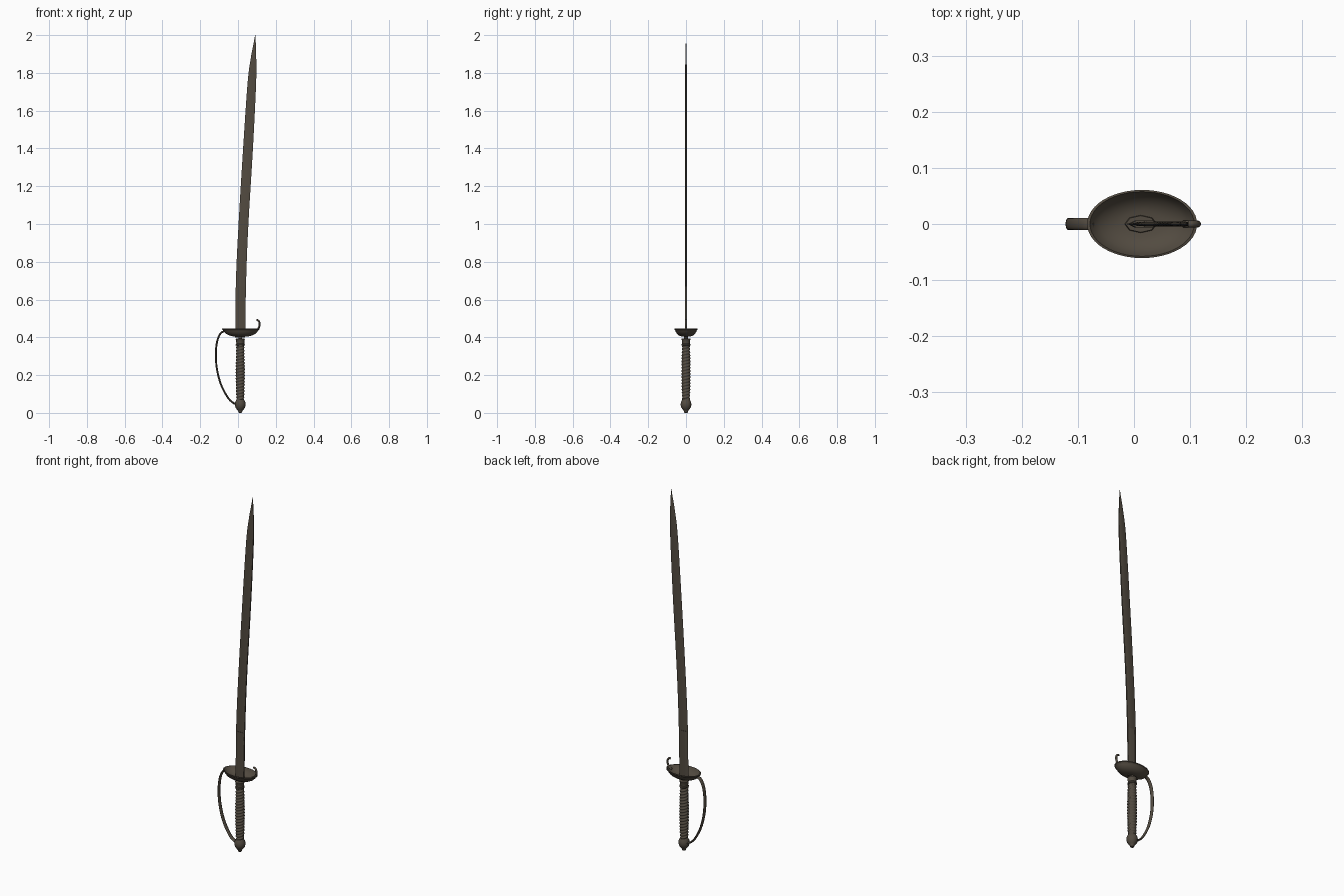
import bpy, bmesh, math
from mathutils import Vector

if "Cube" in bpy.data.objects:
    bpy.data.objects.remove(bpy.data.objects["Cube"])

steel = bpy.data.materials.new("dark_aged_steel")
steel.diffuse_color = (0.085, 0.07, 0.052, 1)
steel.use_nodes = True
steel.node_tree.nodes["Principled BSDF"].inputs["Base Color"].default_value = steel.diffuse_color
CX = 0.012  # hilt axis


def make(name, rings, caps=True, angle=35, closed=False):
    """Skin a list of equal-length point rings."""
    bm = bmesh.new()
    rows = [[bm.verts.new(p) for p in r] for r in rings]
    n = len(rows[0])
    for i in range(len(rows) if closed else len(rows) - 1):
        a, b = rows[i], rows[(i + 1) % len(rows)]
        for j in range(n):
            k = (j + 1) % n
            bm.faces.new((a[j], a[k], b[k], b[j]))
    if caps and not closed:
        bm.faces.new(rows[0])
        bm.faces.new(rows[-1])
    bmesh.ops.recalc_face_normals(bm, faces=bm.faces)
    me = bpy.data.meshes.new(name)
    bm.to_mesh(me)
    bm.free()
    me.materials.append(steel)
    ob = bpy.data.objects.new(name, me)
    bpy.context.collection.objects.link(ob)
    bpy.ops.object.select_all(action='DESELECT')
    ob.select_set(True)
    bpy.context.view_layer.objects.active = ob
    bpy.ops.object.shade_smooth_by_angle(angle=math.radians(angle))
    return ob


def lathe(name, profile, cx=CX, sy=1.0, n=32):
    rings = [[(cx + r * math.cos(2 * math.pi * j / n),
               sy * r * math.sin(2 * math.pi * j / n), z) for j in range(n)]
             for r, z in profile]
    return make(name, rings)


def spline(pts, steps=8):
    """Catmull-Rom curve through 2D points."""
    p = [Vector(q) for q in pts]
    p = [2 * p[0] - p[1]] + p + [2 * p[-1] - p[-2]]
    out = []
    for i in range(1, len(p) - 2):
        for s in range(steps):
            t = s / steps
            a, b, c, d = p[i - 1:i + 3]
            out.append(0.5 * (2 * b + (c - a) * t + (2 * a - 5 * b + 4 * c - d) * t * t
                              + (3 * b - a - 3 * c + d) * t ** 3))
    return out + [p[-2]]


def sweep(name, pts, thick, width, n=12):
    """Oval bar swept along a path in the xz plane."""
    path = spline(pts)
    rings = []
    for i, q in enumerate(path):
        d = (path[min(i + 1, len(path) - 1)] - path[max(i - 1, 0)]).normalized()
        nx, nz = -d.y, d.x
        ring = []
        for j in range(n):
            a = 2 * math.pi * j / n
            ring.append((q.x + nx * thick * math.cos(a), width * math.sin(a),
                         q.y + nz * thick * math.cos(a)))
        rings.append(ring)
    return make(name, rings, angle=50)


# curved blade: (z, left edge, right edge), thick back on the right
left = spline([(0.40, -0.015), (0.7, -0.011), (1.0, 0.003), (1.4, 0.027), (1.75, 0.051),
               (1.88, 0.068), (1.96, 0.083), (2.0, 0.0905)])
right = spline([(0.40, 0.038), (0.7, 0.043), (1.0, 0.055), (1.4, 0.079), (1.75, 0.096),
                (1.88, 0.0965), (1.96, 0.094), (2.0, 0.0915)])
rings = []
for l, r in zip(left, right):
    w = r.y - l.y
    t = 0.0045 * min(1, w / 0.04)
    rings.append([(l.y + w * u, t * v, l.x) for u, v in
                  ((0, 0), (0.35, -0.8), (0.8, -1), (1, -0.7), (1, 0.7), (0.8, 1), (0.35, 0.8))])
make("blade", rings, angle=15)

# reinforced lower part of the blade
make("blade_base", [[(x + dx, y, z) for x, y in
                     ((-0.012, 0), (0.0, -0.0058), (0.03, -0.0058), (0.038, -0.004),
                      (0.038, 0.004), (0.03, 0.0058), (0.0, 0.0058))]
                    for z, dx in ((0.40, 0), (0.55, 0.001), (0.67, 0.004))], angle=15)

# oval dish guard with a rolled rim
lathe("dish_guard", [(0.012, 0.404), (0.040, 0.405), (0.060, 0.410), (0.078, 0.419),
                     (0.089, 0.431), (0.094, 0.439), (0.098, 0.441), (0.098, 0.446),
                     (0.093, 0.447), (0.086, 0.436), (0.075, 0.426), (0.058, 0.417),
                     (0.038, 0.412), (0.012, 0.411)], cx=0.0145, sy=0.62, n=48)
# faceted plate under the blade
lathe("blade_seat", [(0.030, 0.408), (0.027, 0.416)], sy=0.55, n=8)

# hooked quillon and knuckle bow
sweep("hook_quillon", [(0.088, 0.434), (0.105, 0.443), (0.114, 0.464), (0.112, 0.482),
                       (0.104, 0.491), (0.097, 0.491)], 0.005, 0.006)
sweep("knuckle_bow", [(-0.070, 0.434), (-0.092, 0.421), (-0.110, 0.380), (-0.117, 0.315),
                      (-0.112, 0.235), (-0.090, 0.150), (-0.055, 0.083), (-0.028, 0.055),
                      (-0.008, 0.045)], 0.005, 0.011)

# grip with a spiral wire wrap
n, steps, z0, z1 = 32, 150, 0.070, 0.362
rings = []
for i in range(steps + 1):
    f = i / steps
    z = z0 + (z1 - z0) * f
    base = 0.0195 + 0.0035 * math.sin(math.pi * f)
    ring = []
    for j in range(n):
        a = 2 * math.pi * j / n
        r = base + 0.0018 * math.cos(2 * math.pi * z / 0.0165 - 2 * a)
        ring.append((CX + r * math.cos(a), r * math.sin(a), z))
    rings.append(ring)
make("grip", rings, angle=60)

# collar, neck and pommel
lathe("grip_collar", [(0.020, 0.355), (0.024, 0.358), (0.024, 0.363), (0.021, 0.367),
                      (0.022, 0.385), (0.024, 0.388), (0.024, 0.392), (0.020, 0.394)])
lathe("neck", [(0.010, 0.39), (0.010, 0.408)], n=16)
lathe("pommel", [(0.006, 0.0), (0.010, 0.003), (0.011, 0.010), (0.017, 0.017), (0.025, 0.028),
                 (0.0285, 0.042), (0.027, 0.056), (0.021, 0.068), (0.018, 0.074), (0.018, 0.080)])
